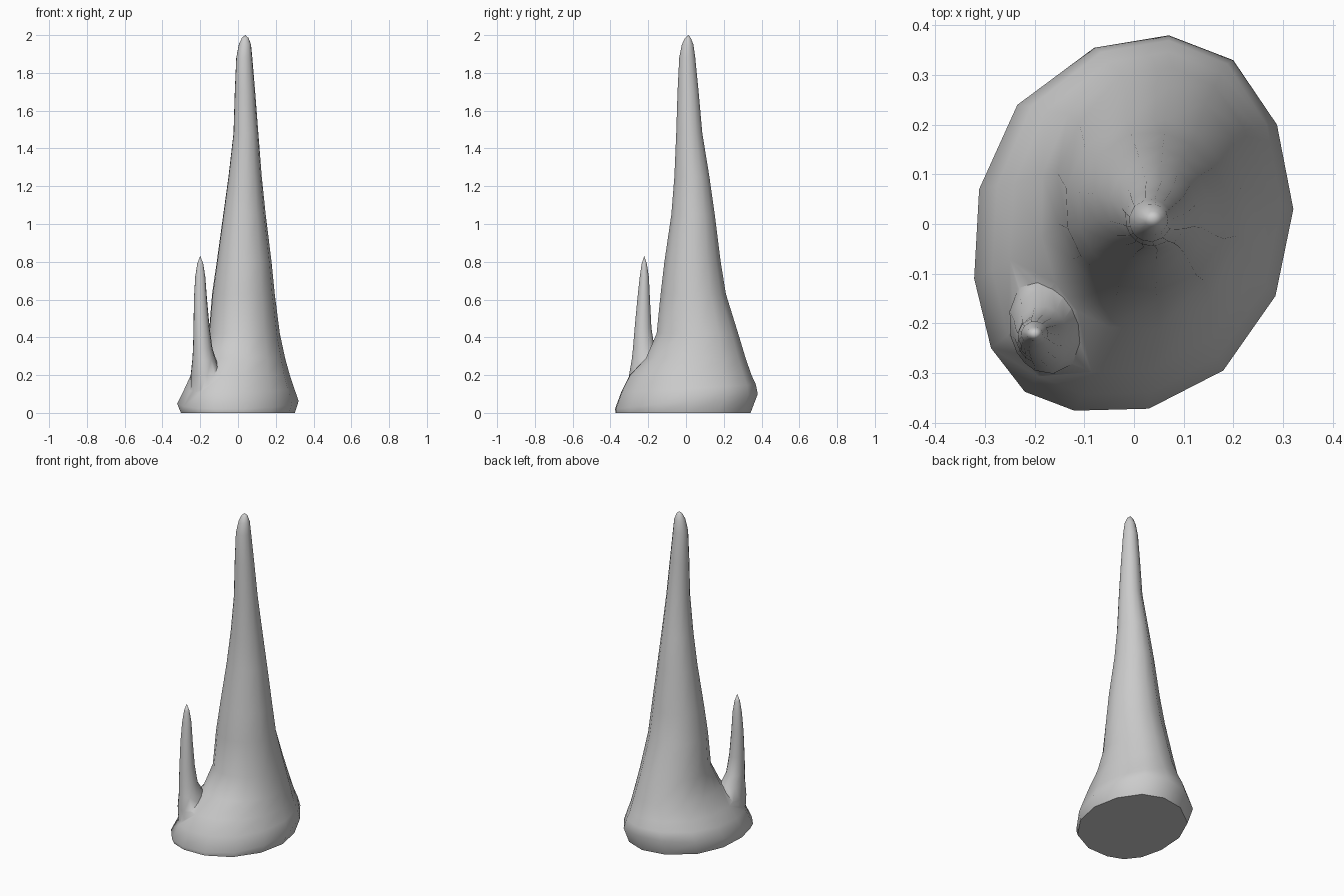
import bpy, bmesh, math

if "Cube" in bpy.data.objects:
    bpy.data.objects.remove(bpy.data.objects["Cube"])

# Slightly skewed base outline, seen from above
OUTLINE = [(.07, .38), (-.08, .355), (-.235, .24), (-.312, .07), (-.322, -.11),
           (-.288, -.25), (-.22, -.338), (-.12, -.376), (.03, -.372), (.18, -.295),
           (.285, -.145), (.321, .03), (.288, .2), (.2, .33)]
UNIT = [(x / .322, y / .378) for x, y in OUTLINE]


def loft(name, rings, tip, lift=None):
    """Skin rings given as (z, x min, x max, y min, y max, roundness) up to a tip."""
    bm = bmesh.new()
    loops = []
    for i, (z, x0, x1, y0, y1, rnd) in enumerate(rings):
        loop = []
        for u, v in UNIT:
            k = 1 + (1 / math.hypot(u, v) - 1) * rnd
            x = (x0 + x1) / 2 + u * k * (x1 - x0) / 2
            y = (y0 + y1) / 2 + v * k * (y1 - y0) / 2
            dz = lift[i] * v if lift and i < len(lift) else 0
            loop.append(bm.verts.new((x, y, z + dz)))
        loops.append(loop)
    n = len(UNIT)
    for a, b in zip(loops, loops[1:]):
        for j in range(n):
            bm.faces.new((a[j], a[(j + 1) % n], b[(j + 1) % n], b[j]))
    top = bm.verts.new(tip)
    for j in range(n):
        bm.faces.new((loops[-1][j], loops[-1][(j + 1) % n], top))
    bm.faces.new(loops[0][::-1])
    bmesh.ops.recalc_face_normals(bm, faces=bm.faces)
    mesh = bpy.data.meshes.new(name)
    bm.to_mesh(mesh)
    bm.free()
    ob = bpy.data.objects.new(name, mesh)
    bpy.context.collection.objects.link(ob)
    return ob


# Main stone spire
spire = loft("stalagmite", [
    (0, -.302, .302, -.374, .34, 0),
    (.06, -.322, .322, -.378, .378, 0),
    (.13, -.285, .298, -.345, .368, 0),
    (.20, -.25, .275, -.30, .345, 0),
    (.29, -.19, .25, -.215, .317, .4),
    (.42, -.158, .222, -.157, .28, .8),
    (.63, -.14, .195, -.135, .215, 1),
    (.80, -.115, .178, -.115, .187, 1),
    (1.05, -.08, .147, -.078, .155, 1),
    (1.25, -.052, .126, -.062, .126, 1),
    (1.48, -.025, .108, -.052, .088, 1),
    (1.70, -.018, .091, -.045, .068, 1),
    (1.88, -.01, .076, -.036, .05, 1),
    (1.95, .004, .069, -.022, .04, 1),
    (1.985, .02, .056, -.005, .026, 1)],
    (.038, .012, 2.0), lift=[0, .04, .02])

# Small side spike, flared where it meets the base
spike = loft("side_spike", [
    (.06, -.25, -.06, -.30, -.07, 1),
    (.20, -.252, -.09, -.302, -.09, 1),
    (.28, -.243, -.115, -.288, -.13, 1),
    (.34, -.239, -.135, -.281, -.165, 1),
    (.45, -.236, -.15, -.272, -.182, 1),
    (.60, -.234, -.164, -.258, -.19, 1),
    (.72, -.227, -.173, -.245, -.196, 1),
    (.79, -.216, -.184, -.235, -.207, 1)],
    (-.2, -.221, .832))

# Merge both into one stone
union = spire.modifiers.new("merge", 'BOOLEAN')
union.operation = 'UNION'
union.object = spike
union.solver = 'EXACT'
bpy.context.view_layer.objects.active = spire
spire.select_set(True)
bpy.ops.object.modifier_apply(modifier="merge")
bpy.data.objects.remove(spike)
bpy.ops.object.shade_smooth_by_angle(angle=math.radians(60))
